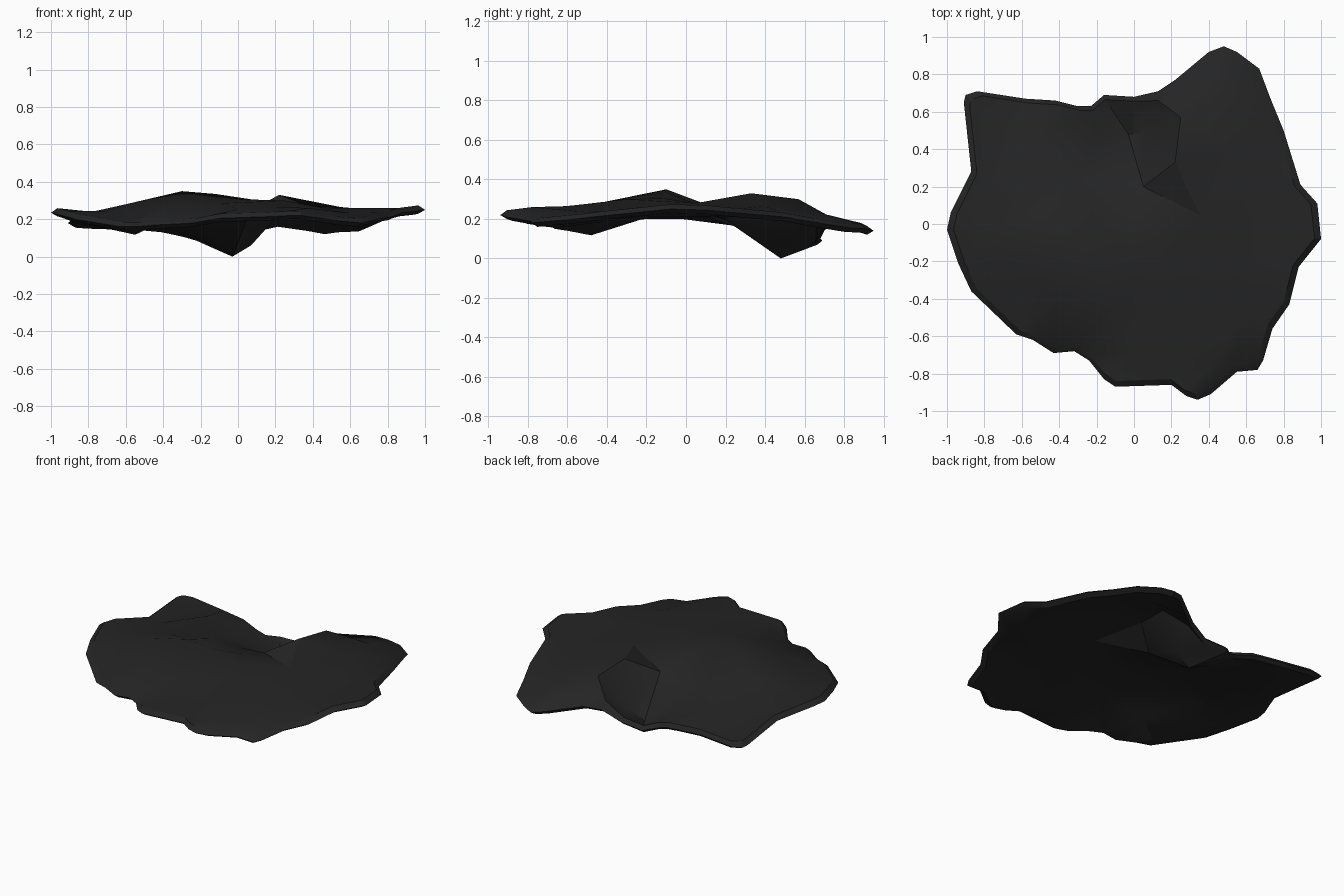
import bpy, bmesh, math
from mathutils import Vector
from mathutils.geometry import delaunay_2d_cdt

# Rim of the slab: x, y, mid height
RIM = [
    (-.91, .65, .18), (-.90, .69, .175), (-.84, .71, .17), (-.58, .67, .165), (-.42, .66, .15),
    (-.30, .63, .125), (-.23, .63, .105), (-.16, .69, .09), (0, .68, .10), (.13, .71, .16),
    (.22, .77, .18), (.40, .92, .155), (.48, .95, .14), (.55, .92, .15), (.67, .83, .155),
    (.73, .67, .18), (.80, .50, .21), (.89, .21, .235), (.98, .11, .245), (1.0, -.08, .25),
    (.88, -.23, .235), (.83, -.43, .215), (.74, -.56, .20), (.69, -.73, .185), (.66, -.78, .18),
    (.55, -.79, .19), (.41, -.91, .21), (.34, -.94, .22), (.28, -.92, .22), (.20, -.86, .215),
    (-.10, -.87, .205), (-.16, -.83, .195), (-.24, -.73, .18), (-.32, -.68, .175), (-.43, -.69, .17),
    (-.54, -.62, .16), (-.63, -.59, .16), (-.87, -.36, .20), (-.94, -.21, .22), (-1.0, -.03, .235),
    (-.98, .06, .23), (-.87, .28, .19),
]
# Upper surface: ridges, knolls and the hollow
TOP = [
    (-.30, -.10, .35), (-.12, -.10, .335), (.08, -.12, .305), (.25, -.30, .30), (.60, 0, .255),
    (-.60, -.10, .28), (-.40, -.40, .26), (-.70, -.22, .245), (.20, -.60, .265), (0, -.70, .255),
    (-.10, -.42, .285), (.58, -.50, .235), (.48, -.25, .26), (.35, .05, .28), (.55, .40, .265),
    (.48, .70, .225), (.22, .33, .33), (.25, .57, .30), (.13, .66, .20), (0, .03, .285),
    (.05, .20, .24), (-.03, .48, .04), (.07, .49, .10), (0, .62, .11), (-.20, .46, .13),
    (-.16, .25, .20), (-.32, .22, .23), (-.53, .04, .27), (-.62, .18, .245), (-.52, .43, .245),
    (-.35, .56, .175), (-.66, .48, .185), (.80, -.10, .25), (.72, .25, .25), (.38, -.78, .26),
    (-.75, .25, .205), (-.55, -.48, .20), (-.78, -.02, .24),
]
THICK, INSET = .04, .965


def belly(x, y):
    """Extra depth of the swelling under the front left."""
    return .045 * math.exp(-((x + .5) ** 2 + (y + .48) ** 2) / .05)


# Triangulate the plan inside the inset rim
n = len(RIM)
pts = [Vector((x * INSET, y * INSET, z)) for x, y, z in RIM] + [Vector(p) for p in TOP]
flat, _, faces, orig, _, _ = delaunay_2d_cdt(
    [p.to_2d() for p in pts], [(i, (i + 1) % n) for i in range(n)], [], 1, 1e-5)

bm = bmesh.new()
upper, lower = {}, {}
for i, v in enumerate(flat):
    k = orig[i][0]
    z = pts[k].z
    hi, lo = (z + .024, z - .02) if k < n else (z, z - THICK - belly(v.x, v.y))
    upper[k] = bm.verts.new((v.x, v.y, hi))
    lower[k] = bm.verts.new((v.x, v.y, lo))
for f in faces:
    ks = [orig[i][0] for i in f]
    bm.faces.new([upper[k] for k in ks])
    bm.faces.new([lower[k] for k in reversed(ks)])

# Rounded edge joining upper and lower skins
edge = [bm.verts.new(p) for p in RIM]
for i in range(n):
    j = (i + 1) % n
    bm.faces.new((upper[i], upper[j], edge[j], edge[i]))
    bm.faces.new((edge[i], edge[j], lower[j], lower[i]))
bmesh.ops.recalc_face_normals(bm, faces=bm.faces)

mesh = bpy.data.meshes.new("rock_slab")
bm.to_mesh(mesh)
bm.free()
slab = bpy.data.objects.new("rock_slab", mesh)
bpy.context.collection.objects.link(slab)

# Dark stone
mat = bpy.data.materials.new("dark_stone")
mat.diffuse_color = (.018, .018, .018, 1)
mesh.materials.append(mat)

bpy.context.view_layer.objects.active = slab
slab.select_set(True)
bpy.ops.object.shade_smooth_by_angle(angle=.5)
